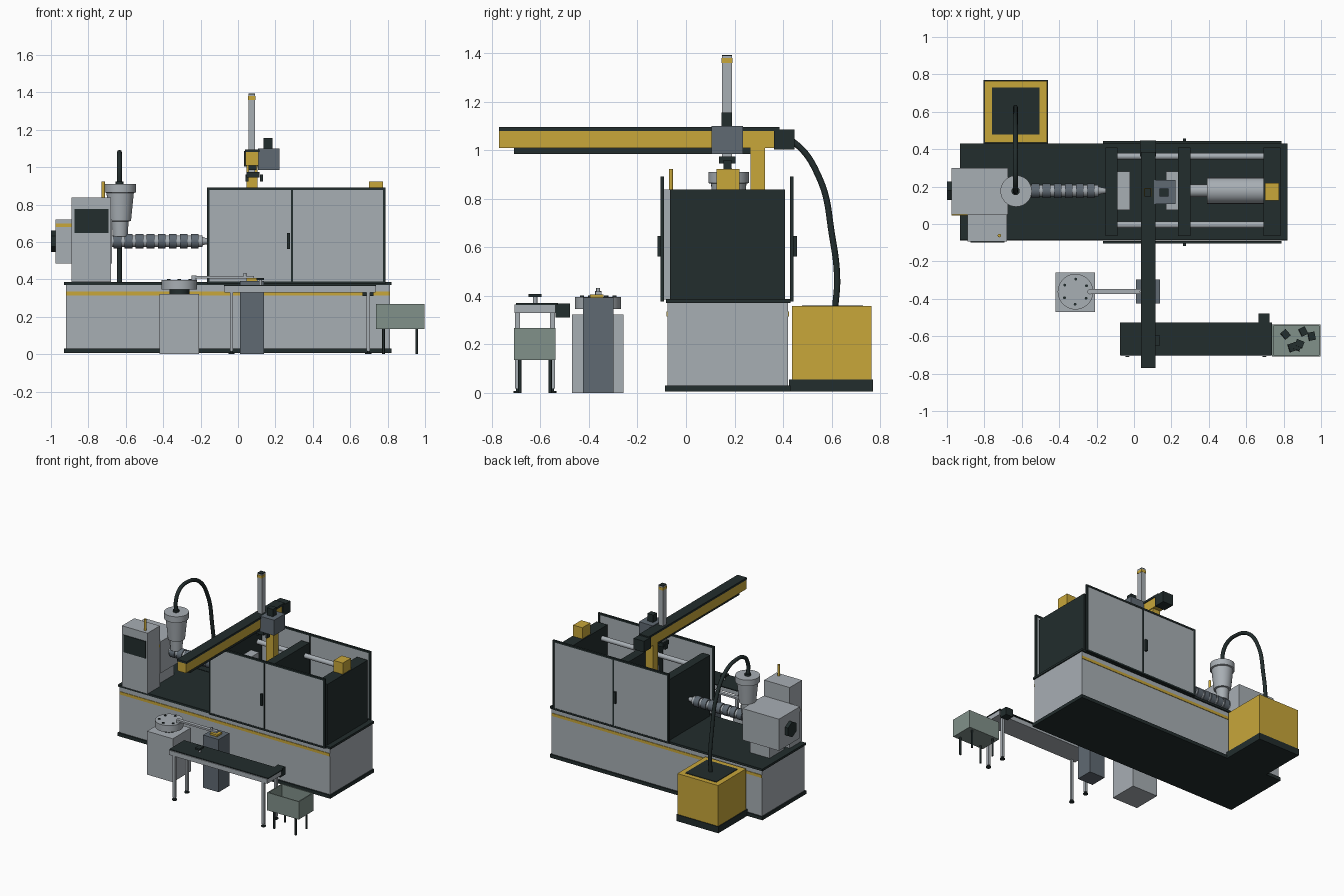
import bpy, bmesh, math, random
from mathutils import Vector, Matrix

if "Cube" in bpy.data.objects:
    bpy.data.objects.remove(bpy.data.objects["Cube"])

random.seed(4)


def material(name, rgb):
    m = bpy.data.materials.new(name)
    m.diffuse_color = (*rgb, 1)
    m.use_nodes = True
    m.node_tree.nodes["Principled BSDF"].inputs["Base Color"].default_value = m.diffuse_color
    return m


GREY = material("light grey", (0.39, 0.425, 0.455))
DARK = material("dark green black", (0.016, 0.026, 0.026))
GOLD = material("yellow", (0.58, 0.385, 0.042))
SLATE = material("slate", (0.115, 0.142, 0.17))
GREEN = material("grey green", (0.22, 0.285, 0.255))


def finish(bm, name, mat, smooth=False):
    bmesh.ops.recalc_face_normals(bm, faces=bm.faces)
    me = bpy.data.meshes.new(name)
    bm.to_mesh(me)
    bm.free()
    me.materials.append(mat)
    ob = bpy.data.objects.new(name, me)
    bpy.context.collection.objects.link(ob)
    if smooth:
        bpy.ops.object.select_all(action='DESELECT')
        bpy.context.view_layer.objects.active = ob
        ob.select_set(True)
        bpy.ops.object.shade_smooth_by_angle(angle=math.radians(35))
    return ob


def box(name, mat, x, y, z):
    """Box from three (min, max) ranges."""
    bm = bmesh.new()
    bmesh.ops.create_cube(bm, size=1)
    for v in bm.verts:
        v.co = [r[0] + (c + 0.5) * (r[1] - r[0]) for c, r in zip(v.co, (x, y, z))]
    return finish(bm, name, mat)


def lathe(name, mat, origin, profile, axis='z', sides=32):
    """Closed solid turned from (radius, distance along axis) points."""
    bm = bmesh.new()
    rings = [[bm.verts.new((r * math.cos(math.tau * i / sides), r * math.sin(math.tau * i / sides), h))
              for i in range(sides)] for r, h in profile]
    for a, b in zip(rings, rings[1:]):
        for i in range(sides):
            j = (i + 1) % sides
            bm.faces.new((a[i], a[j], b[j], b[i]))
    bm.faces.new(rings[0])
    bm.faces.new(rings[-1])
    turn = {'z': Matrix(), 'x': Matrix.Rotation(math.pi / 2, 4, 'Y'),
            'y': Matrix.Rotation(-math.pi / 2, 4, 'X')}[axis]
    bm.transform(Matrix.Translation(origin) @ turn)
    return finish(bm, name, mat, sides > 8)


def rod(name, mat, origin, r, length, axis='z', sides=24):
    return lathe(name, mat, origin, [(r, 0), (r, length)], axis, sides)


# Machine bed
box("bed_plinth", DARK, (-.93, .82), (-.087, .43), (0.005, .03))
box("bed_body", GREY, (-.92, .812), (-.077, .42), (.03, .372))
box("bed_top", DARK, (-.93, .82), (-.083, .43), (.37, .386))
for name, y in (("front", (-.081, -.076)), ("back", (.419, .424))):
    box("bed_stripe_" + name, GOLD, (-.92, .812), y, (.315, .336))

# Injection unit
box("injection_pedestal", GREY, (-.87, -.71), (.09, .26), (.38, .5))
box("injection_housing", GREY, (-.975, -.675), (.052, .30), (.485, .72))
box("injection_stripe", GOLD, (-.975, -.68), (.045, .053), (.68, .70))
rod("injection_motor", DARK, (-1, .178, .604), .058, .03, 'x', 6)
rod("barrel", GREY, (-.68, .178, .604), .031, .49, 'x')
for i in range(8):
    rod("heater_band", SLATE, (-.665 + i * .059, .178, .604), .039, .042, 'x')
lathe("nozzle", GREY, (-.195, .178, .604), [(.024, 0), (.018, .02), (.012, .05)], 'x')

# Hopper with its feed hose
lathe("hopper", GREY, (-.63, .176, 0),
      [(.04, .63), (.045, .71), (.058, .712), (.073, .862), (.084, .865), (.084, .91)])
rod("hopper_cap", DARK, (-.633, .176, .908), .022, .015)
path = [(.176, .91), (.178, 1.0), (.225, 1.062), (.31, 1.078), (.44, 1.036), (.55, .885),
        (.602, .65), (.623, .47), (.615, .35)]
cu = bpy.data.curves.new("hose", 'CURVE')
cu.dimensions = '3D'
cu.bevel_depth = .0135
cu.bevel_resolution = 3
cu.use_fill_caps = True
sp = cu.splines.new('BEZIER')
sp.bezier_points.add(len(path) - 1)
for p, (y, z) in zip(sp.bezier_points, path):
    p.co = (-.634, y, z)
    p.handle_left_type = p.handle_right_type = 'AUTO'
cu.materials.append(DARK)
bpy.context.collection.objects.link(bpy.data.objects.new("hose", cu))

# Dryer
box("dryer_base", DARK, (-.805, -.46), (.425, .77), (.005, .054))
box("dryer_body", GOLD, (-.80, -.465), (.436, .765), (.054, .357))
box("dryer_lid", DARK, (-.76, -.505), (.478, .73), (.355, .361))

# Control cabinet
box("control_cabinet", GREY, (-.89, -.68), (-.093, .052), (.385, .838))
box("control_screen", DARK, (-.875, -.692), (-.099, -.092), (.648, .775))
rod("signal_lamp", GOLD, (-.72, -.062, .83), .009, .092)

# Clamp platens, tie bars, moulds and clamp cylinder
for name, x in (("fixed", (-.153, -.088)), ("moving", (.235, .302)), ("rear", (.692, .782))):
    box(name + "_platen", DARK, x, (-.065, .408), (.38, .838))
for y in (-.005, .362):
    for z in (.47, .76):
        rod("tie_bar", GREY, (-.12, y, z), .0175, .84, 'x')
for x in ((-.088, -.022), (.17, .235)):
    box("mould_half", GREY, x, (.075, .28), (.49, .73))
rod("clamp_rod", GREY, (.30, .178, .61), .034, .1, 'x')
rod("clamp_cylinder", GREY, (.39, .178, .61), .07, .31, 'x')
box("clamp_valve", GOLD, (.70, .775), (.125, .22), (.835, .922))

# Guard doors, front and back
for side, s in (("front", -1), ("back", 1)):
    def span(a, b):
        c = -.098 if s < 0 else .437
        return tuple(sorted((c + s * a, c + s * b)))
    for x in ((-.155, .284), (.292, .775)):
        box(side + "_door_panel", GREY, x, span(-.004, .004), (.388, .88))
    for x in ((-.167, -.153), (.283, .293), (.774, .788)):
        box(side + "_door_post", DARK, x, span(-.008, .007), (.376, .892))
    for z in ((.376, .389), (.879, .892)):
        box(side + "_door_rail", DARK, (-.167, .788), span(-.008, .007), z)
    box(side + "_door_handle", DARK, (.262, .279), span(.004, .02), (.562, .647))

# Gantry beam
box("gantry_column", GOLD, (.045, .105), (.265, .325), (.385, 1.012))
box("gantry_beam", GOLD, (.04, .11), (-.77, .40), (1.01, 1.08))
box("gantry_top_rail", DARK, (.037, .115), (-.77, .385), (1.08, 1.095))
box("gantry_lower_rail", DARK, (.055, .1), (-.71, .32), (.985, 1.01))
box("gantry_motor", DARK, (.033, .118), (.362, .447), (1.004, 1.086))

# Carriage, vertical arm and gripper
box("carriage", SLATE, (.108, .223), (.106, .235), (.985, 1.10))
box("carriage_motor", DARK, (.137, .185), (.146, .19), (1.10, 1.155))
box("vertical_arm", GREY, (.056, .092), (.148, .19), (.97, 1.388))
box("arm_band", GOLD, (.054, .094), (.146, .192), (1.36, 1.38))
box("arm_cap", DARK, (.056, .092), (.148, .19), (1.388, 1.393))
box("gripper_body", DARK, (.045, .115), (.137, .205), (.945, .975))
for x in (.048, .125):
    box("gripper_finger", DARK, (x - .008, x + .008), (.155, .188), (.922, .96))

# Rotary feeder
FX, FY = -.313, -.362
box("feeder_pedestal", GREY, (-.42, -.208), (-.47, -.258), (0, .323))
rod("feeder_neck", DARK, (FX, FY, .32), .053, .03)
rod("feeder_disc", GREY, (FX, FY, .346), .095, .05, sides=40)
for i in range(6):
    a = math.tau * i / 6 + .5
    rod("feeder_pin", DARK, (FX + .067 * math.cos(a), FY + .067 * math.sin(a), .39), .008, .011, sides=12)
box("feeder_arm", GREY, (-.23, .085), (-.374, -.348), (.405, .418))
rod("feeder_arm_hub", GREY, (-.235, FY, .39), .014, .03)
rod("feeder_arm_screw", GREY, (.037, FY, .415), .008, .018, sides=12)

# Inspection stand
box("stand", SLATE, (.01, .138), (-.424, -.298), (0, .392))
box("stand_nest", GOLD, (.045, .105), (-.395, -.34), (.392, .406))

# Conveyor
box("conveyor_frame", GREY, (-.072, .735), (-.706, -.537), (.33, .364))
box("conveyor_belt", DARK, (-.075, .738), (-.7, -.527), (.363, .370))
for x in (-.035, .697):
    for y in (-.695, -.55):
        box("conveyor_leg", GREY, (x - .009, x + .009), (y - .01, y + .01), (.018, .335))
        rod("conveyor_foot", DARK, (x, y, 0), .017, .008, sides=16)
        rod("foot_stem", DARK, (x, y, .006), .006, .014, sides=12)
box("conveyor_motor", DARK, (.665, .725), (-.537, -.478), (.31, .368))
rod("moulded_part_stem", GREY, (.12, -.622, .37), .009, .028, sides=16)
box("moulded_part", DARK, (.1, .138), (-.65, -.596), (.396, .408))

# Collecting bin: open tray, thin legs, loose parts
box("bin_floor", GREEN, (.737, .997), (-.709, -.537), (.135, .145))
for x in ((.737, .745), (.989, .997)):
    box("bin_end", GREEN, x, (-.709, -.537), (.135, .268))
for y in ((-.709, -.701), (-.545, -.537)):
    box("bin_side", GREEN, (.745, .989), y, (.135, .268))
for x in (.778, .955):
    for y in (-.685, -.56):
        rod("bin_leg", DARK, (x, y, 0), .007, .137, sides=12)
for x, y in ((.81, -.59), (.845, -.66), (.885, -.64), (.905, -.575), (.95, -.6), (.87, -.655)):
    part = box("loose_part", DARK, (-.018, .018), (-.022, .022), (-.008, .008))
    part.location = (x, y, .157)
    part.rotation_euler = (0, .15, random.uniform(0, 3))
